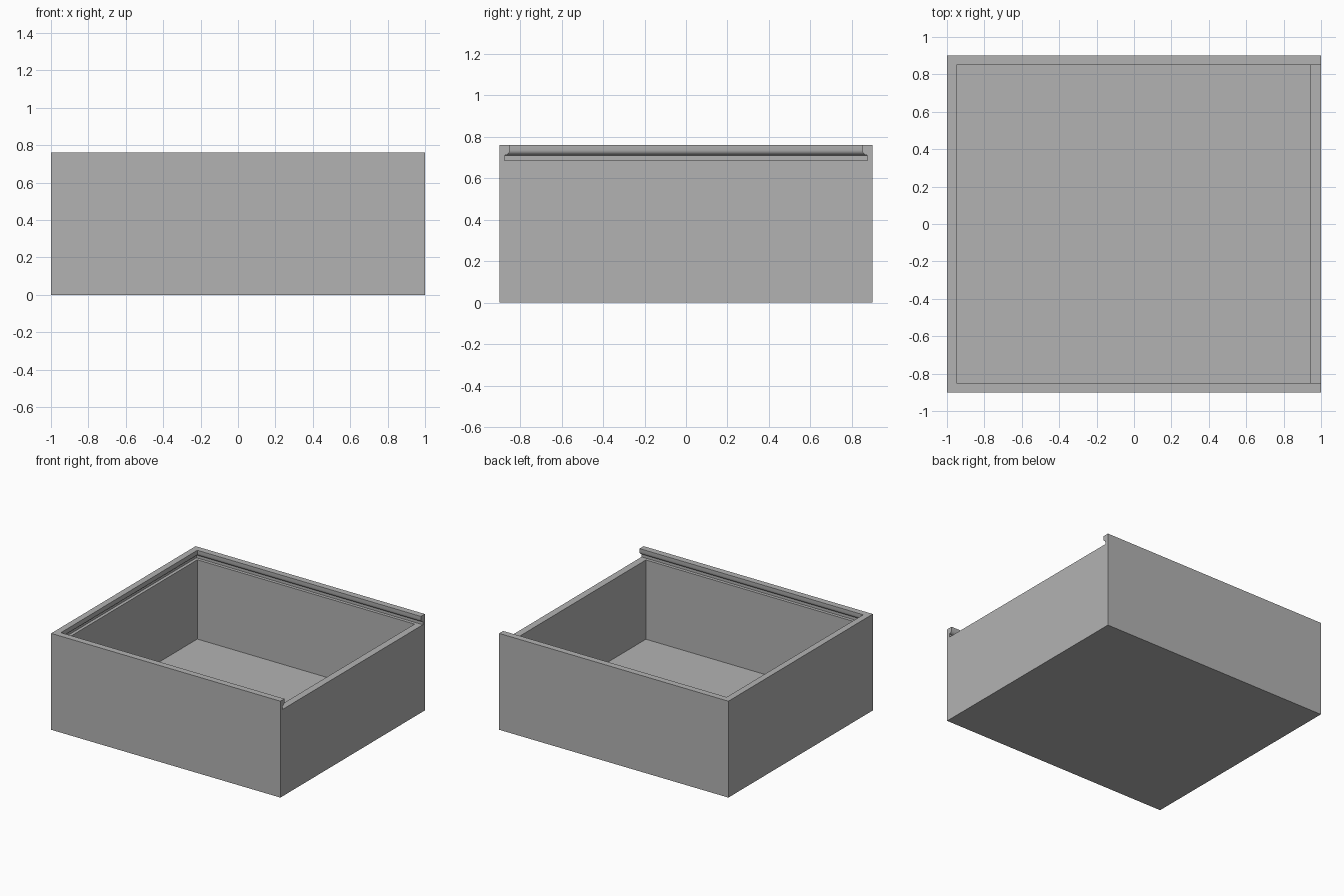
import bpy
import bmesh
from math import sin, cos, pi

default = bpy.data.objects.get("Cube")
if default:
    bpy.data.objects.remove(default, do_unlink=True)

HALF_X, HALF_Y, HEIGHT = 1.0, 0.9, 0.76
WALL, FLOOR, LEDGE = 0.05, 0.06, 0.685
LIP_Z, GROOVE = 0.735, 0.025

grey = bpy.data.materials.new("plain grey")
grey.use_nodes = True
colour = (0.45, 0.45, 0.45, 1)
grey.diffuse_color = colour
grey.node_tree.nodes["Principled BSDF"].inputs["Base Color"].default_value = colour


def stack(name, levels):
    """Solid lofted through rectangles given as (x0, x1, half_y, z)."""
    bm = bmesh.new()
    rings = [[bm.verts.new(p) for p in
              ((x0, -hy, z), (x1, -hy, z), (x1, hy, z), (x0, hy, z))]
             for x0, x1, hy, z in levels]
    bm.faces.new(rings[0][::-1])
    bm.faces.new(rings[-1])
    for low, high in zip(rings, rings[1:]):
        for i in range(4):
            j = (i + 1) % 4
            bm.faces.new((low[i], low[j], high[j], high[i]))
    bmesh.ops.recalc_face_normals(bm, faces=bm.faces)
    mesh = bpy.data.meshes.new(name)
    bm.to_mesh(mesh)
    bm.free()
    mesh.materials.append(grey)
    obj = bpy.data.objects.new(name, mesh)
    bpy.context.collection.objects.link(obj)
    return obj


def cut(target, cutter):
    cutter.hide_render = True
    mod = target.modifiers.new("cut", 'BOOLEAN')
    mod.operation = 'DIFFERENCE'
    mod.solver = 'EXACT'
    mod.object = cutter
    bpy.context.view_layer.objects.active = target
    bpy.ops.object.modifier_apply(modifier=mod.name)
    bpy.data.objects.remove(cutter, do_unlink=True)


# Outer block
box = stack("box_body", [(-HALF_X, HALF_X, HALF_Y, 0),
                         (-HALF_X, HALF_X, HALF_Y, HEIGHT)])

# Storage cavity
cavity = [(WALL - HALF_X, 0.945, HALF_Y - WALL, z) for z in (FLOOR, 0.7)]
cut(box, stack("cavity_cutter", cavity))

# Slot for a sliding lid: grooves under a rounded lip, open at the +x end
profile = [(WALL - GROOVE, LEDGE)]
for i in range(5):
    a = i / 4 * pi / 2
    profile.append((WALL - GROOVE + GROOVE * sin(a), LIP_Z - GROOVE * cos(a)))
profile.append((WALL, HEIGHT + 0.1))
slot = [(inset - HALF_X, HALF_X + 0.1, HALF_Y - inset, z) for inset, z in profile]
cut(box, stack("lid_slot_cutter", slot))

# Crisp edges with a smooth lip
bpy.ops.object.select_all(action='DESELECT')
box.select_set(True)
bpy.context.view_layer.objects.active = box
bpy.ops.object.shade_smooth_by_angle(angle=pi / 6)
